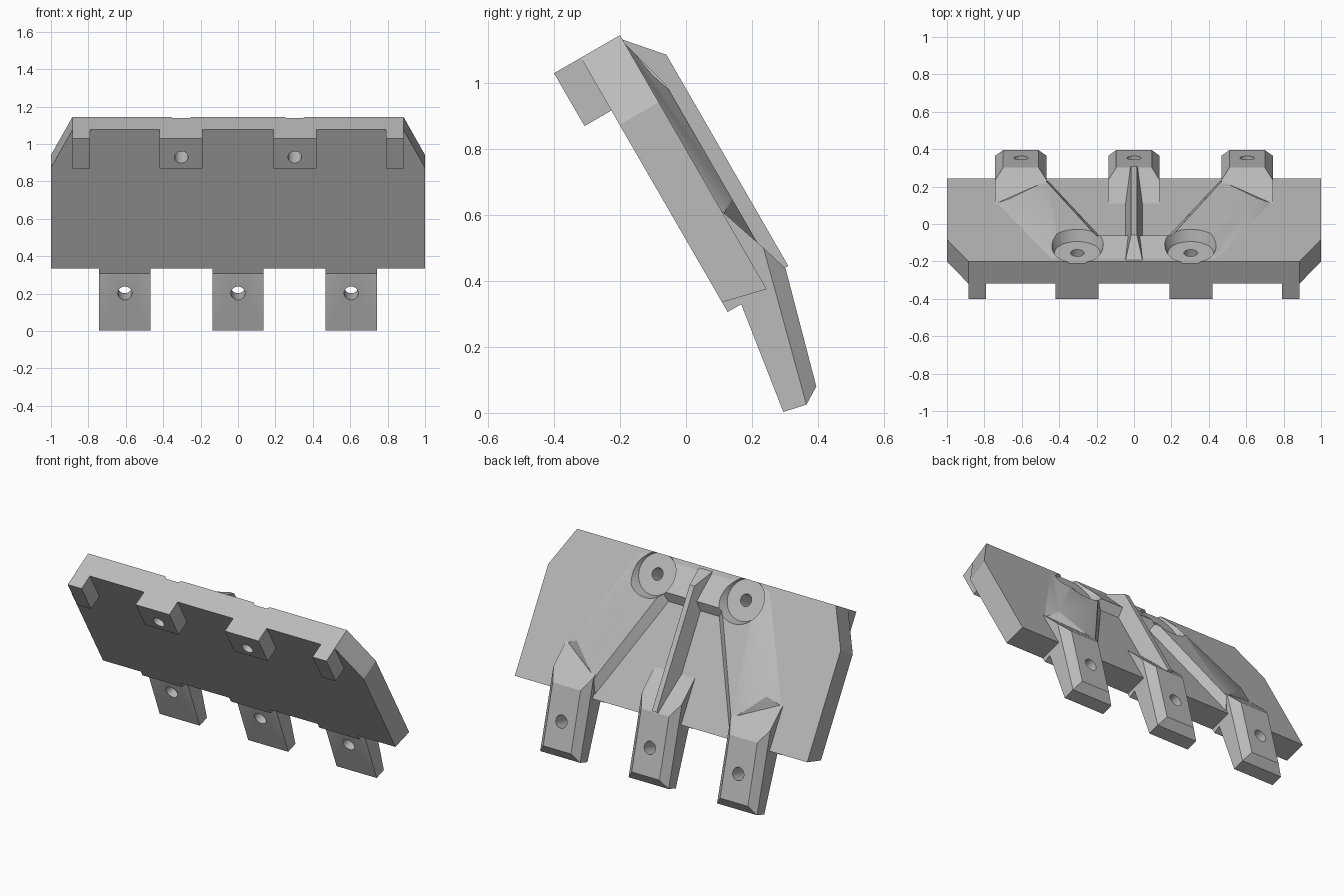
import bpy, bmesh, math
from mathutils import Matrix, Vector

cube = bpy.data.objects.get("Cube")
if cube:
    bpy.data.objects.remove(cube, do_unlink=True)

grey = bpy.data.materials.new("plain_grey")
grey.use_nodes = True
colour = (0.5, 0.5, 0.5, 1)
grey.diffuse_color = colour
grey.node_tree.nodes["Principled BSDF"].inputs["Base Color"].default_value = colour

# Plate frame: x across, d down the slope from the top edge, n out of the back
TILT = math.radians(30)
FRAME = Matrix.Translation((0, -0.2, 1.145)) @ Matrix.Rotation(TILT - math.pi / 2, 4, 'X')
WORLD = Matrix.Identity(4)


def finish(name, bm):
    bmesh.ops.recalc_face_normals(bm, faces=bm.faces)
    mesh = bpy.data.meshes.new(name)
    bm.to_mesh(mesh)
    bm.free()
    mesh.materials.append(grey)
    obj = bpy.data.objects.new(name, mesh)
    bpy.context.collection.objects.link(obj)
    return obj


def hull(name, points, frame=FRAME):
    """Convex solid around the points."""
    bm = bmesh.new()
    for p in points:
        bm.verts.new(frame @ Vector(p))
    res = bmesh.ops.convex_hull(bm, input=bm.verts[:])
    loose = set(res["geom_interior"] + res["geom_unused"])
    bmesh.ops.delete(bm, geom=[v for v in loose if isinstance(v, bmesh.types.BMVert)], context='VERTS')
    bmesh.ops.dissolve_limit(bm, angle_limit=0.01, verts=bm.verts[:], edges=bm.edges[:])
    return finish(name, bm)


def box(name, xs, ds, ns):
    return hull(name, [(x, d, n) for x in xs for d in ds for n in ns])


def cone(name, matrix, r1, r2, depth):
    bm = bmesh.new()
    bmesh.ops.create_cone(bm, cap_ends=True, segments=40, radius1=r1, radius2=r2,
                          depth=depth, matrix=matrix)
    obj = finish(name, bm)
    obj.hide_render = True
    return obj


def cut(obj, cutters):
    for c in cutters:
        mod = obj.modifiers.new("cut", 'BOOLEAN')
        mod.operation, mod.solver, mod.object = 'DIFFERENCE', 'EXACT', c
    bpy.ops.object.select_all(action='DESELECT')
    obj.select_set(True)
    bpy.context.view_layer.objects.active = obj
    for mod in obj.modifiers[:]:
        bpy.ops.object.modifier_apply(modifier=mod.name)
    bpy.ops.object.shade_smooth_by_angle(angle=math.radians(25))


# Cutters: flared bolt seats and bolt holes near the top edge
seats, holes = [], []
for x in (-0.303, 0.303):
    at = FRAME @ Matrix.Translation((x, 0.115, 0))
    seats.append(cone("seat_cutter", at @ Matrix.Translation((0, 0, 0.036)), 0.122, 0.165, 0.1))
    holes.append(cone("bolt_cutter", at, 0.036, 0.036, 0.8))

# Main plate with clipped upper corners and a slanted lower edge
outline = []
for s in (-1, 1):
    for n, bottom in ((0, 0.889), (-0.137, 0.856)):
        outline += [(s * 0.885, 0, n), (s, 0.235, n), (s, bottom, n)]
cut(hull("main_plate", outline), seats + holes)

# Front lugs along the top edge
for s in (-1, 1):
    for name, x0, x1 in (("outer_lug", 0.79, 0.885), ("bolt_lug", 0.19, 0.42)):
        lug = box(name, (s * x0, s * x1), (0, 0.185), (-0.231, -0.13))
        if name == "bolt_lug":
            cut(lug, holes)

# Raised diagonal arms from the bolt seats to the outer fingers
H = 0.046
for s in (-1, 1):
    arm = [(0.41, 0.21, H), (0.21, 0.21, H), (0.65, 0.6, H), (0.47, 0.78, H),
           (0.44, 0.01, -0.005), (0.18, 0.01, -0.005), (0.47, 0.22, -0.005),
           (0.17, 0.25, -0.005), (0.74, 0.63, -0.005), (0.46, 0.87, -0.005)]
    cut(hull("diagonal_arm", [(s * x, d, n) for x, d, n in arm]), seats + holes)

# Ramp between the seats
ramp = [(s * x, d, n) for s in (-1, 1)
        for x, d, n in ((0.24, 0.01, -0.005), (0.21, 0.2, H), (0.21, 0.25, -0.005))]
cut(hull("centre_ramp", ramp), seats + holes)

# Tapered centre rib
hull("centre_rib", [(s * x, d, n) for s in (-1, 1)
                    for x, d, n in ((0.047, 0.01, -0.005), (0.047, 0.86, -0.005),
                                    (0.016, 0.122, 0.092), (0.016, 0.861, 0.092))])

# Three bevelled fingers on the lower edge, each with a hole
WIDE, NARROW = 0.137, 0.095
side = [(0.12, 0.45), (0.2, 0.345), (0.295, 0.003), (0.365, 0.025), (0.235, 0.5), (0.11, 0.61)]
back = [(0.395, 0.08), (0.302, 0.437)]
for cx in (-0.605, 0, 0.605):
    pts = [(cx + s * w, y, z) for s in (-1, 1)
           for w, loop in ((WIDE, side), (NARROW, back)) for y, z in loop]
    at = Matrix.Translation((cx, 0.29, 0.222)) @ Matrix.Rotation(math.radians(-75), 4, 'X')
    drill = cone("finger_cutter", at, 0.038, 0.038, 0.3)
    holes.append(drill)
    cut(hull("finger", pts, WORLD), [drill])
    box("finger_root", (cx - WIDE, cx + WIDE), (0.8, 0.89), (-0.137, -0.054))

# Remove the cutters
for c in seats + holes:
    bpy.data.objects.remove(c, do_unlink=True)
